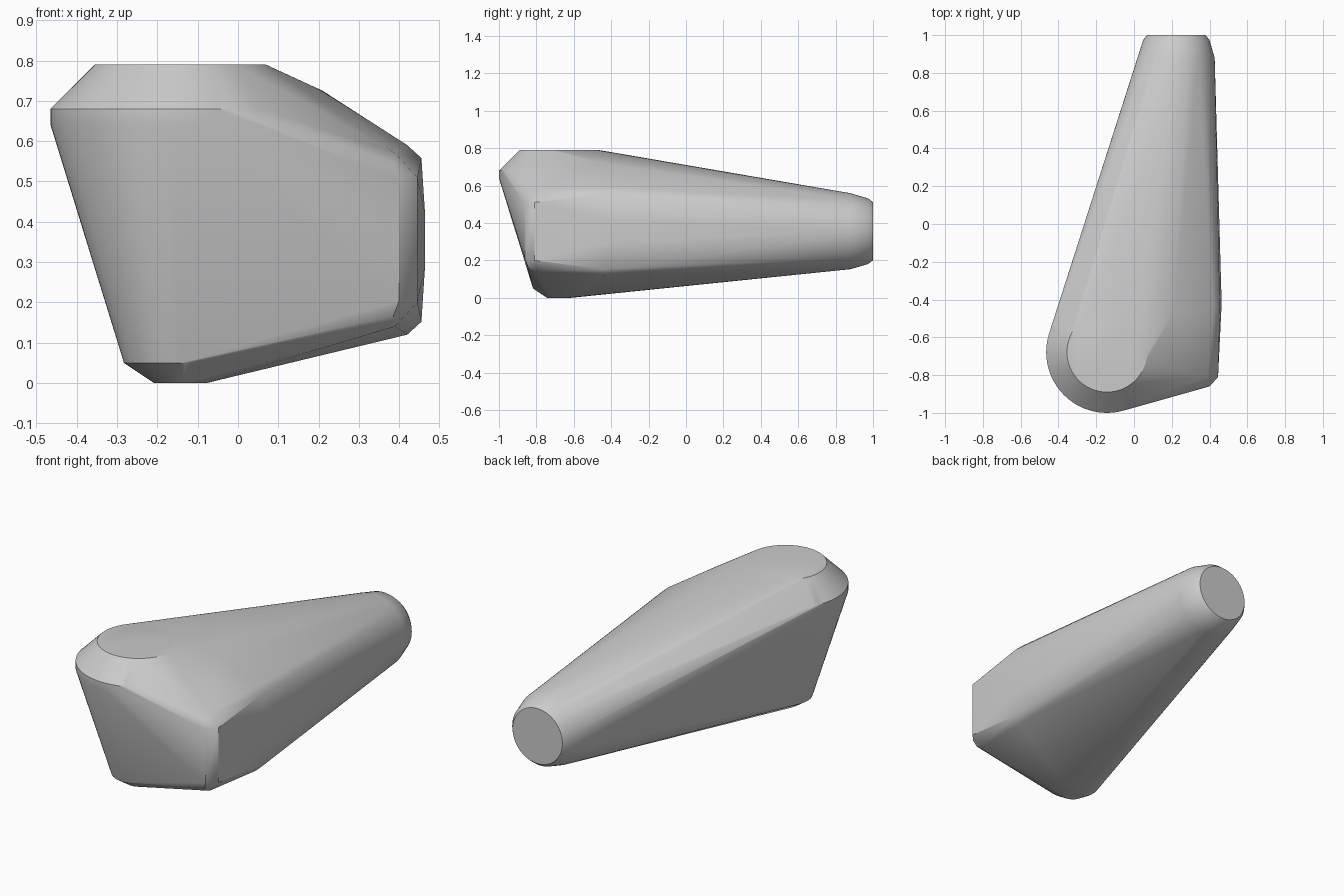
import bpy, bmesh, math
from mathutils import Vector

cube = bpy.data.objects.get("Cube")
if cube:
    bpy.data.objects.remove(cube, do_unlink=True)

grey = bpy.data.materials.new("plain grey")
grey.use_nodes = True
colour = (0.6, 0.6, 0.6, 1)
grey.diffuse_color = colour
grey.node_tree.nodes["Principled BSDF"].inputs["Base Color"].default_value = colour

SIDES = 64
bm = bmesh.new()


def ring(centre, radius, u, v):
    """Circle of points around a centre in the plane of axes u and v."""
    for i in range(SIDES):
        a = math.tau * i / SIDES
        bm.verts.new(Vector(centre) + radius * (math.cos(a) * Vector(u) + math.sin(a) * Vector(v)))


X, Y, Z = (1, 0, 0), (0, 1, 0), (0, 0, 1)

# Upright post: bevelled top drum and small bevelled foot
for z, r in ((0.79, 0.212), (0.68, 0.322), (0.64, 0.322), (0.05, 0.14), (0, 0.065)):
    ring((-0.143, -0.678, z), r, X, Y)

# Round rear end
for y, r in ((0.88, 0.203), (0.975, 0.175), (1.0, 0.155)):
    ring((0.224, y, 0.356), r, X, Z)

# Bevelled side block, mirrored about its middle height
MID = 0.355
for s in (-1, 1):
    for x, y, h in ((0.4, -0.86, 0.15), (0.445, -0.81, 0.155), (0.385, -0.845, 0.19),
                    (0.39, -0.81, 0.215), (0.455, -0.44, 0.203),
                    (0.42, -0.44, 0.235), (0.464, -0.42, 0.065)):
        bm.verts.new((x, y, MID + s * h))

# Upper shoulder between drum and block
bm.verts.new((0.21, -0.47, 0.725))

# Skin everything with one taut shell
hull = bmesh.ops.convex_hull(bm, input=bm.verts[:])
loose = {g for g in hull["geom_interior"] + hull["geom_unused"] if isinstance(g, bmesh.types.BMVert)}
bmesh.ops.delete(bm, geom=list(loose), context="VERTS")
bmesh.ops.dissolve_limit(bm, angle_limit=math.radians(0.5), verts=bm.verts[:], edges=bm.edges[:])
bmesh.ops.recalc_face_normals(bm, faces=bm.faces[:])

mesh = bpy.data.meshes.new("tapered_body")
bm.to_mesh(mesh)
bm.free()
mesh.materials.append(grey)
body = bpy.data.objects.new("tapered_body", mesh)
bpy.context.collection.objects.link(body)
bpy.context.view_layer.objects.active = body
body.select_set(True)
bpy.ops.object.shade_smooth_by_angle(angle=math.radians(30))
